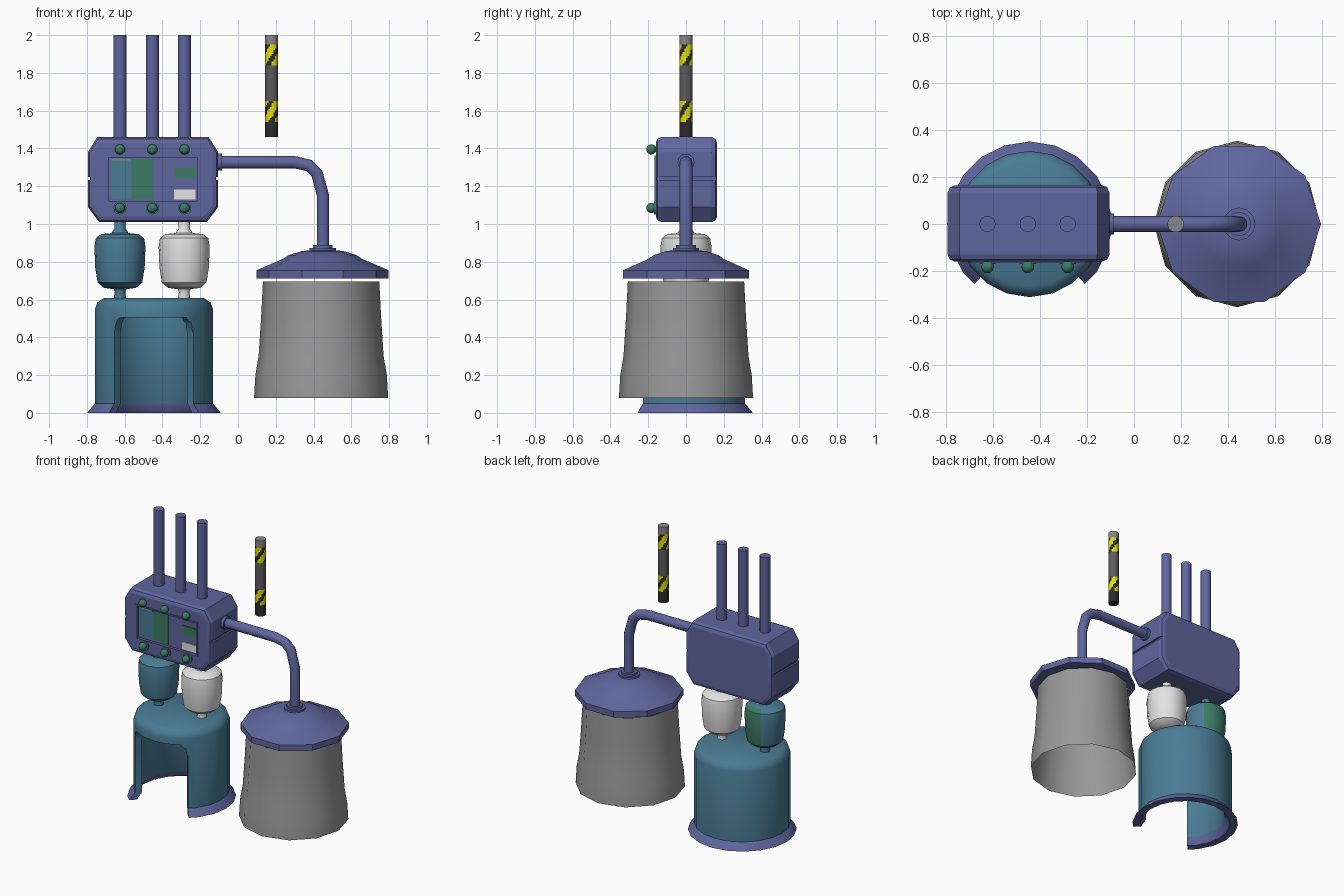
import bpy, bmesh, math
from math import pi, cos, sin
from mathutils import Vector

if "Cube" in bpy.data.objects:
    bpy.data.objects.remove(bpy.data.objects["Cube"])


def material(name, r, g, b):
    lin = [((c / 255 + 0.055) / 1.055) ** 2.4 for c in (r, g, b)]
    m = bpy.data.materials.new(name)
    m.diffuse_color = (*lin, 1)
    m.use_nodes = True
    m.node_tree.nodes["Principled BSDF"].inputs["Base Color"].default_value = m.diffuse_color
    return m


PURPLE = material("purple metal", 95, 102, 158)
TEAL = material("teal", 74, 124, 150)
GREEN = material("green", 60, 124, 100)
WHITE = material("white", 226, 226, 226)
TANK = material("tank grey", 152, 152, 152)
LIGHT = material("light grey", 135, 135, 135)
DARK = material("dark grey", 92, 92, 92)
YELLOW = material("yellow", 228, 226, 8)
BLACK = material("black", 44, 44, 44)


def finish(bm, name, mats, loc=(0, 0, 0), smooth=35, normals=True):
    if normals:
        bmesh.ops.recalc_face_normals(bm, faces=bm.faces)
    me = bpy.data.meshes.new(name)
    bm.to_mesh(me)
    bm.free()
    ob = bpy.data.objects.new(name, me)
    bpy.context.collection.objects.link(ob)
    ob.location = loc
    for m in mats:
        me.materials.append(m)
    if smooth:
        shade(ob, smooth)
    return ob


def shade(ob, angle):
    bpy.ops.object.select_all(action='DESELECT')
    ob.select_set(True)
    bpy.context.view_layer.objects.active = ob
    bpy.ops.object.shade_smooth_by_angle(angle=math.radians(angle))


def lathe(name, profile, n, x, mats, rule=None, loop=False, smooth=40, phase=0.0):
    """Turn (radius, z) points about a vertical axis at x; rule picks a material."""
    bm = bmesh.new()
    rings = [[bm.verts.new((r * cos(phase + 2 * pi * i / n), r * sin(phase + 2 * pi * i / n), z))
              for i in range(n)] for r, z in profile]
    pairs = list(zip(rings, rings[1:])) + ([(rings[-1], rings[0])] if loop else [])
    for a, b in pairs:
        for i in range(n):
            j = (i + 1) % n
            bm.faces.new((a[i], a[j], b[j], b[i]))
    bmesh.ops.remove_doubles(bm, verts=bm.verts, dist=1e-5)
    if rule:
        for f in bm.faces:
            f.material_index = rule(f.calc_center_median())
    return finish(bm, name, mats, (x, 0, 0), smooth)


def prism(name, outline, y0, y1, mats, s0=1.0, s1=1.0, bevel=0, rule=None, loc=(0, 0, 0), smooth=0):
    """Extrude an (x, z) outline along y, with x scaled at each end."""
    bm = bmesh.new()
    a = [bm.verts.new((x * s0, y0, z)) for x, z in outline]
    b = [bm.verts.new((x * s1, y1, z)) for x, z in outline]
    bm.faces.new(a)
    bm.faces.new(b)
    for i in range(len(a)):
        j = (i + 1) % len(a)
        bm.faces.new((a[i], a[j], b[j], b[i]))
    if bevel:
        bmesh.ops.recalc_face_normals(bm, faces=bm.faces)
        rim = [e for e in bm.edges if abs(e.verts[0].co.y - e.verts[1].co.y) < 1e-6]
        bmesh.ops.bevel(bm, geom=rim, offset=bevel, segments=2, profile=0.5, affect='EDGES')
    if rule:
        for f in bm.faces:
            f.material_index = rule(f.calc_center_median())
    return finish(bm, name, mats, loc, smooth)


def rect(x0, x1, z0, z1):
    return [(x0, z0), (x1, z0), (x1, z1), (x0, z1)]


def cut(ob, cutter, angle):
    mod = ob.modifiers.new("cut", 'BOOLEAN')
    mod.operation, mod.solver, mod.object = 'DIFFERENCE', 'EXACT', cutter
    bpy.ops.object.select_all(action='DESELECT')
    ob.select_set(True)
    bpy.context.view_layer.objects.active = ob
    bpy.context.view_layer.update()
    bpy.ops.object.modifier_apply(modifier="cut")
    bpy.data.objects.remove(cutter)
    shade(ob, angle)


# Base: hollow drum with flared foot and an arched front opening
BX = -0.445
foot_rule = lambda c: 1 if c.z < 0.045 else 0
base = lathe("base_drum", [(0.352, 0), (0.345, 0.012), (0.312, 0.05), (0.312, 0.55), (0.30, 0.585), (0.265, 0.607),
                           (0, 0.607), (0, 0.55), (0.23, 0.55), (0.265, 0.52), (0.265, 0.05), (0.30, 0)],
             20, BX, [TEAL, PURPLE], foot_rule, loop=True)
half = [(0.92, -0.1), (0.92, 0.0449), (0.92, 0.42), (0.84, 0.475), (0.68, 0.505)]
arch = half + [(-x, z) for x, z in reversed(half)]
cut(base, prism("arch_cutter", arch, -0.1, -0.5, [TEAL, PURPLE], 0.1, 0.5,
                rule=foot_rule, loc=(BX, 0, 0)), 40)

# Two bottles between base and control box
bottle = [(0, 0.60), (0.033, 0.60), (0.028, 0.64), (0.034, 0.655), (0.085, 0.662), (0.118, 0.69), (0.131, 0.77),
          (0.135, 0.88), (0.128, 0.925), (0.10, 0.946), (0.045, 0.952), (0.030, 0.975), (0.030, 1.03), (0, 1.03)]
patch = lambda c: 1 if 0.66 < c.z < 0.94 and 45 < math.degrees(math.atan2(c.y, c.x)) < 110 else 0
lathe("teal_bottle", bottle, 16, -0.625, [TEAL, GREEN], patch)
lathe("white_bottle", bottle, 16, -0.285, [WHITE])

# Control box with recessed window and side grooves
octo = [(-0.735, 1.01), (-0.165, 1.01), (-0.105, 1.09), (-0.105, 1.38),
        (-0.155, 1.46), (-0.745, 1.46), (-0.795, 1.38), (-0.795, 1.09)]
box = prism("control_box", octo, -0.16, 0.165, [PURPLE], bevel=0.03)
cut(box, prism("window_cutter", rect(-0.69, -0.21, 1.12, 1.355), -0.3, -0.142, [PURPLE]), 20)
for x in (-0.795, -0.105):
    cut(box, prism("groove_cutter", rect(x - 0.012, x + 0.012, 1.233, 1.25), -0.3, 0.3, [PURPLE]), 20)

# Raised rim around the window, and the coloured display plates
for i, r in enumerate([(-0.695, -0.205, 1.352, 1.362), (-0.695, -0.205, 1.113, 1.123),
                       (-0.695, -0.683, 1.123, 1.352), (-0.217, -0.205, 1.123, 1.352)]):
    prism(f"window_rim_{i}", rect(*r), -0.166, -0.15, [PURPLE])
for name, r, m in [("display_teal", (-0.675, -0.565, 1.135, 1.335), TEAL),
                   ("display_green", (-0.565, -0.45, 1.13, 1.345), GREEN),
                   ("display_green_small", (-0.335, -0.225, 1.24, 1.30), GREEN),
                   ("display_white", (-0.34, -0.225, 1.13, 1.182), WHITE),
                   ("display_white_strip", (-0.67, -0.57, 1.335, 1.343), LIGHT)]:
    prism(name, rect(*r), -0.149, -0.141, [m])

# Knobs and vertical pipes, three of each
for i, x in enumerate((-0.625, -0.453, -0.283)):
    for tag, z in (("upper", 1.395), ("lower", 1.085)):
        bm = bmesh.new()
        bmesh.ops.create_uvsphere(bm, u_segments=12, v_segments=8, radius=0.027)
        finish(bm, f"{tag}_knob_{i}", [GREEN], (x, -0.183, z), 60)
    ring = lathe(f"lower_knob_ring_{i}", [(0, 0), (0.035, 0), (0.035, 0.014), (0, 0.014)], 12, 0, [TEAL])
    ring.rotation_euler.x = pi / 2
    ring.location = (x, -0.156, 1.085)
    lathe(f"pipe_{i}", [(0, 1.44), (0.035, 1.44), (0.035, 2.0), (0, 2.0)], 12, x, [PURPLE])

# Hanging post with diagonal hazard stripes
def post_rule(c):
    z = c.z
    if 1.54 < z < 1.65 or 1.84 < z < 1.95:
        t = (z - 1.5 * 0.035 * math.atan2(c.y, c.x)) / 0.11
        return 2 if t % 1 < 0.58 else 3
    return 3 if z < 1.54 else (1 if z < 1.84 else 0)


rows = [(0.035, 1.46 + 0.01 * i) for i in range(55)]
lathe("striped_post", [(0, 1.46)] + rows + [(0, 2.0)], 24, 0.178, [LIGHT, DARK, YELLOW, BLACK], post_rule)

# Bent arm pipe from box to lid, with a flange at the box
cu = bpy.data.curves.new("arm_pipe", 'CURVE')
cu.dimensions = '3D'
cu.bevel_depth, cu.bevel_resolution, cu.use_fill_caps = 0.034, 3, True
sp = cu.splines.new('POLY')
path = [(-0.13, 1.327), (0.30, 1.327), (0.375, 1.31), (0.418, 1.268), (0.45, 1.15), (0.45, 0.86)]
sp.points.add(len(path) - 1)
for p, (x, z) in zip(sp.points, path):
    p.co = (x, 0, z, 1)
arm = bpy.data.objects.new("arm_pipe", cu)
bpy.context.collection.objects.link(arm)
cu.materials.append(PURPLE)
bpy.ops.object.select_all(action='DESELECT')
arm.select_set(True)
bpy.context.view_layer.objects.active = arm
bpy.ops.object.convert(target='MESH')
shade(bpy.context.view_layer.objects.active, 50)
flange = lathe("arm_flange", [(0, 0), (0.045, 0), (0.045, 0.025), (0, 0.025)], 12, 0, [PURPLE])
flange.rotation_euler.y = pi / 2
flange.location = (-0.11, 0, 1.327)

# Ten-sided lid with collar, and the open tank floating below it
lathe("tank_lid", [(0, 0.712), (0.35, 0.712), (0.35, 0.755), (0.21, 0.815), (0.18, 0.835), (0.11, 0.857), (0, 0.865)],
      10, 0.448, [PURPLE], smooth=30)
lathe("lid_collar", [(0.07, 0.85), (0.07, 0.872), (0.052, 0.872), (0.052, 0.888), (0, 0.888)], 12, 0.448, [PURPLE])
lathe("tank", [(0.355, 0.08), (0.348, 0.2), (0.331, 0.3), (0.318, 0.5), (0.308, 0.695)],
      12, 0.44, [TANK], smooth=40)
